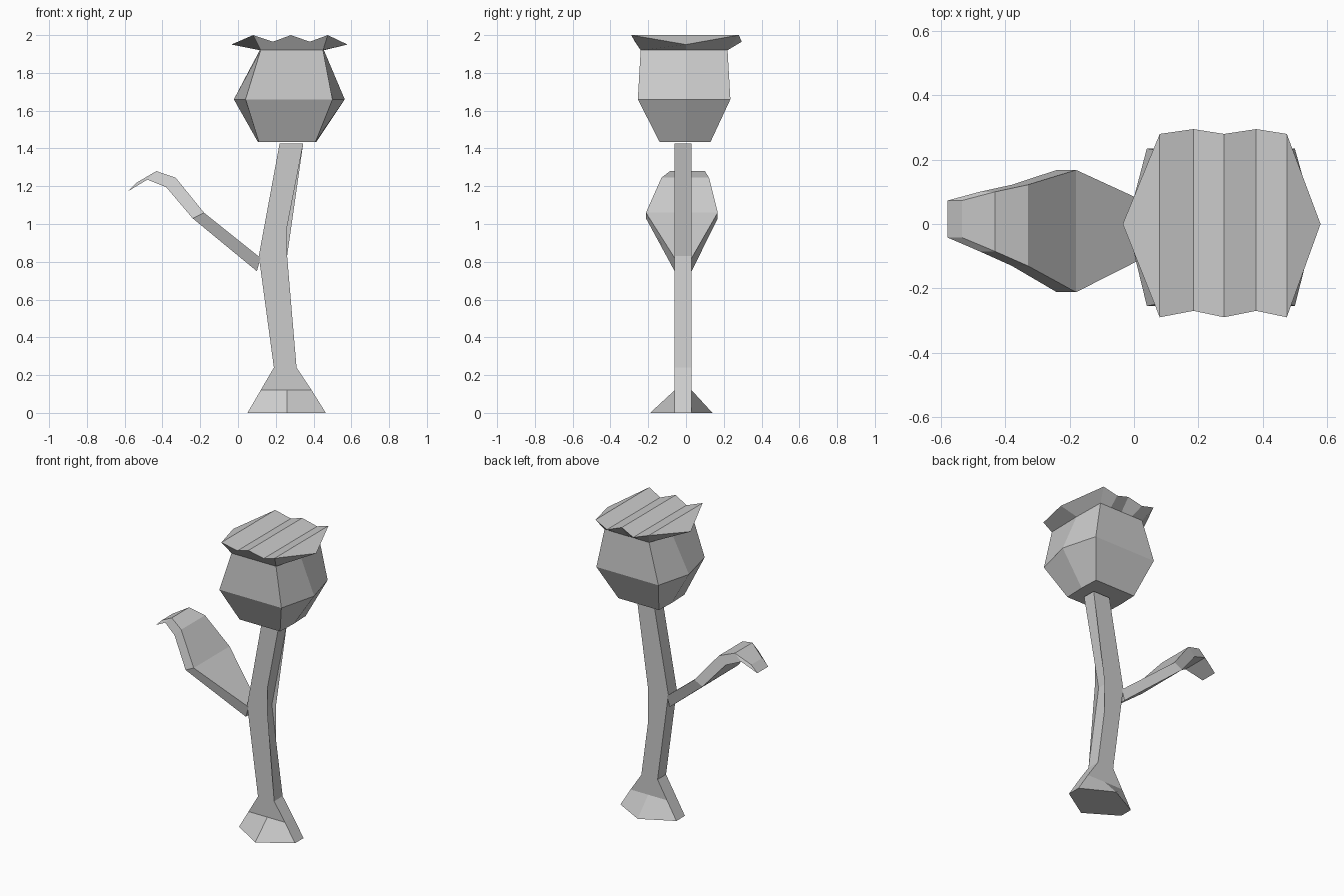
import bpy, bmesh

if "Cube" in bpy.data.objects:
    bpy.data.objects.remove(bpy.data.objects["Cube"])

grey = bpy.data.materials.new("plain grey")
grey.diffuse_color = (0.6, 0.6, 0.6, 1)
grey.use_nodes = True
grey.node_tree.nodes["Principled BSDF"].inputs["Base Color"].default_value = grey.diffuse_color


def loft(name, rings, top_faces=None):
    """Join equal-length rings with quads and cap both ends."""
    bm = bmesh.new()
    loops = [[bm.verts.new(p) for p in ring] for ring in rings]
    n = len(loops[0])
    for a, b in zip(loops, loops[1:]):
        for i in range(n):
            j = (i + 1) % n
            bm.faces.new((a[i], a[j], b[j], b[i]))
    bm.faces.new(loops[0][::-1])
    for f in top_faces or [range(n)]:
        bm.faces.new([loops[-1][i] for i in f])
    bmesh.ops.recalc_face_normals(bm, faces=bm.faces)
    mesh = bpy.data.meshes.new(name)
    bm.to_mesh(mesh)
    bm.free()
    mesh.materials.append(grey)
    obj = bpy.data.objects.new(name, mesh)
    bpy.context.collection.objects.link(obj)
    return obj


def hexagon(z, tip0, x0, x1, tip1, y0, y1):
    """Ring with a point at each x end and flat front and back sides."""
    return [(tip0, 0, z), (x0, y0, z), (x1, y0, z),
            (tip1, 0, z), (x1, y1, z), (x0, y1, z)]


def foot_ring(z, x0, x1, front, back):
    """Stem section with an extra middle point front and back."""
    return [(x0, -0.06, z), (0.26, front, z), (x1, -0.06, z),
            (x1, 0.03, z), (0.26, back, z), (x0, 0.03, z)]


# Stem with a foot that spreads at the ground
loft("stem", [
    foot_ring(0, 0.05, 0.465, -0.19, 0.14),
    foot_ring(0.12, 0.12, 0.39, -0.06, 0.03),
    foot_ring(0.24, 0.19, 0.31, -0.06, 0.03),
    foot_ring(0.83, 0.11, 0.23, -0.06, 0.03),
    foot_ring(1.425, 0.22, 0.345, -0.06, 0.03),
])

# Flower bulb
loft("bulb", [
    hexagon(1.435, 0.105, 0.11, 0.41, 0.415, -0.14, 0.13),
    hexagon(1.66, -0.022, 0.04, 0.50, 0.565, -0.255, 0.235),
    hexagon(1.92, 0.115, 0.12, 0.45, 0.455, -0.24, 0.22),
])

# Petal crown: flared zigzag rim with a pleated top
low_x = [0.12, 0.20, 0.283, 0.367, 0.45]
rim_x = [0.08, 0.185, 0.28, 0.38, 0.475]
rim_z = [2.0, 1.965, 2.0, 1.965, 2.0]
front_y = [-0.29, -0.27, -0.29, -0.27, -0.29]
back_y = [0.28, 0.295, 0.28, 0.295, 0.28]
low = ([(0.115, 0, 1.92)] + [(x, -0.24, 1.92) for x in low_x]
       + [(0.455, 0, 1.92)] + [(x, 0.22, 1.92) for x in low_x[::-1]])
rim = ([(-0.035, 0, 1.95)] + list(zip(rim_x, front_y, rim_z))
       + [(0.58, 0, 1.95)] + list(zip(rim_x, back_y, rim_z))[::-1])
pleats = [(0, 1, 11), (5, 6, 7)] + [(i, i + 1, 11 - i, 12 - i) for i in range(1, 5)]
loft("petal_crown", [low, rim], pleats)

# Curled leaf: upper x, z, lower x, z, front y, back y
leaf = [
    (0.12, 0.82, 0.10, 0.75, -0.06, 0.03),
    (-0.18, 1.06, -0.24, 1.03, -0.212, 0.168),
    (-0.33, 1.245, -0.38, 1.195, -0.13, 0.122),
    (-0.432, 1.28, -0.48, 1.235, -0.085, 0.10),
    (-0.535, 1.22, -0.58, 1.175, -0.042, 0.073),
]
loft("leaf", [[(ux, y0, uz), (ux, y1, uz), (lx, y1, lz), (lx, y0, lz)]
              for ux, uz, lx, lz, y0, y1 in leaf])
